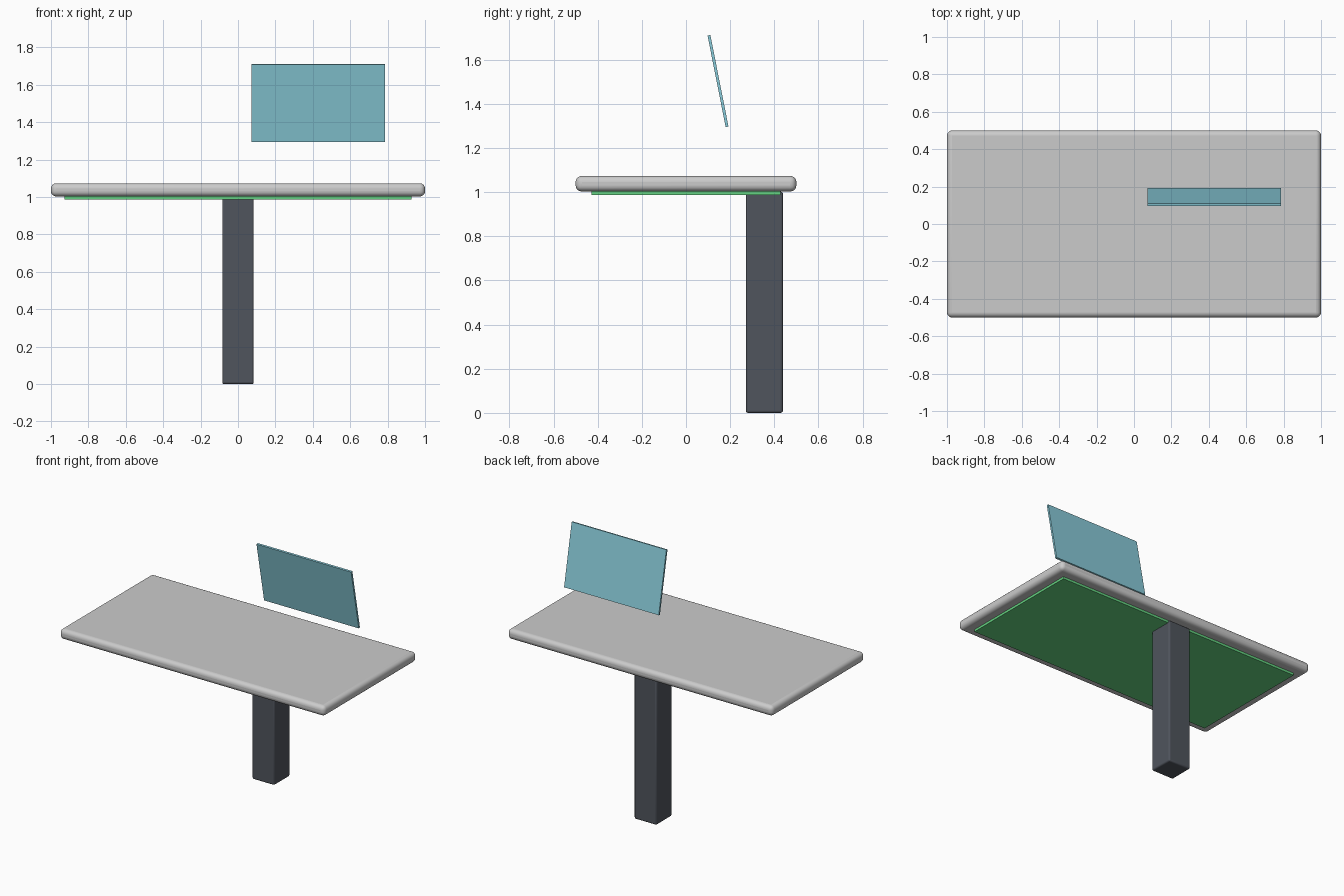
import bpy
import math

if "Cube" in bpy.data.objects:
    bpy.data.objects.remove(bpy.data.objects["Cube"])


def material(name, color):
    mat = bpy.data.materials.new(name)
    mat.diffuse_color = color
    mat.use_nodes = True
    mat.node_tree.nodes["Principled BSDF"].inputs["Base Color"].default_value = mat.diffuse_color
    return mat


def box(name, center, size, bevel=0, segments=1, mat=None, tilt=0):
    bpy.ops.mesh.primitive_cube_add(size=1, location=center)
    ob = bpy.context.object
    ob.name = name
    ob.scale = size
    bpy.ops.object.transform_apply(location=False, rotation=False, scale=True)
    ob.rotation_euler.x = math.radians(tilt)
    if bevel:
        mod = ob.modifiers.new("rounded_edges", 'BEVEL')
        mod.width = bevel
        mod.segments = segments
        bpy.ops.object.shade_smooth_by_angle(angle=math.radians(40))
    if mat:
        ob.data.materials.append(mat)
    return ob


dark = material("dark_metal", (0.08, 0.09, 0.11, 1))
green = material("green_panel", (0.13, 0.65, 0.22, 1))
blue = material("blue_glass", (0.25, 0.6, 0.7, 1))

# Rounded desk top
box("table_top", (0, 0, 1.038), (2, 1, 0.07), 0.028, 5)

# Thin panel under the top
box("underside_panel", (0, 0, 0.996), (1.856, 0.856, 0.018), mat=green)

# Single column near the back edge
box("leg", (0, 0.355, 0.501), (0.168, 0.168, 1.002), 0.01, 3, dark)

# Floating screen, leaning toward the front
box("screen", (0.428, 0.145, 1.503), (0.714, 0.013, 0.423), mat=blue, tilt=11.2)
